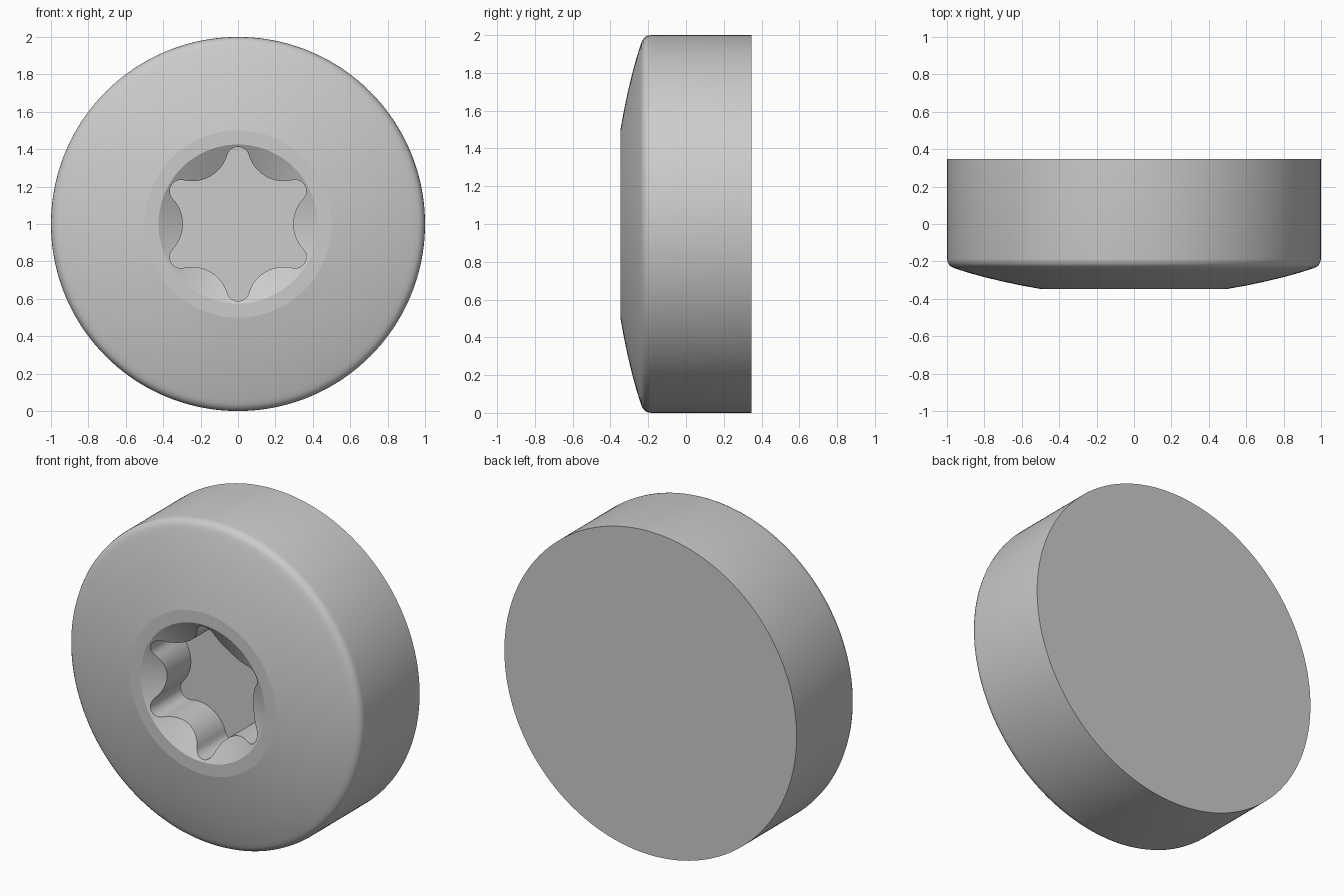
import bpy, bmesh, math

cube = bpy.data.objects.get("Cube")
if cube:
    bpy.data.objects.remove(cube)

SEGMENTS = 288
FRONT, BACK = -0.347, 0.347
RIM = 0.425                      # radius of the countersink mouth
FLOOR = -0.04                    # y of the socket floor

# Six-lobed socket outline: tip arcs tangent to valley arcs
TIP, VALLEY, TIP_R = 0.412, 0.295, 0.06
a = TIP - TIP_R
c30 = math.cos(math.pi / 6)
VALLEY_R = ((a * a + VALLEY ** 2 - 2 * a * VALLEY * c30 - TIP_R ** 2)
            / (2 * TIP_R - 2 * VALLEY + 2 * a * c30))
b = VALLEY + VALLEY_R
k = TIP_R / (TIP_R + VALLEY_R)
JOIN = math.atan2(k * b * 0.5, a + k * (b * c30 - a))


def star(t):
    """Socket radius at angle t, with a tip at t = 0."""
    step = math.pi / 3
    t = abs((t + step / 2) % step - step / 2)
    if t < JOIN:
        return a * math.cos(t) + math.sqrt(max(0, TIP_R ** 2 - (a * math.sin(t)) ** 2))
    p = step / 2 - t
    return b * math.cos(p) - math.sqrt(max(0, VALLEY_R ** 2 - (b * math.sin(p)) ** 2))


def circle(r, y):
    return lambda t: (r, y)


def socket_edge(t):
    """Where the 30 degree countersink meets the socket wall."""
    r = star(t)
    return r, FRONT + (RIM - r) * math.tan(math.pi / 6)


# Rings from the back, over the dome, into the socket: (function, sharp)
outer = [(1, -0.185), (0.997, -0.202), (0.99, -0.216), (0.979, -0.227), (0.964, -0.235),
         (0.94, -0.243), (0.88, -0.262), (0.8, -0.284), (0.7, -0.308), (0.6, -0.329)]
rings = [(circle(1, BACK), True)]
rings += [(circle(r, y), False) for r, y in outer]
rings += [(circle(0.5, FRONT), True), (circle(RIM, FRONT), True),
          (socket_edge, True), (lambda t: (star(t), FLOOR), True)]

bm = bmesh.new()
loops = []
for func, sharp in rings:
    loop = []
    for i in range(SEGMENTS):
        t = 2 * math.pi * i / SEGMENTS
        r, y = func(t)
        loop.append(bm.verts.new((r * math.sin(t), y, 1 + r * math.cos(t))))
    loops.append(loop)

# Skin neighbouring rings, then cap the back and the socket floor
for lo, hi in zip(loops, loops[1:]):
    for i in range(SEGMENTS):
        j = (i + 1) % SEGMENTS
        bm.faces.new((lo[i], lo[j], hi[j], hi[i])).smooth = True
for loop in (loops[0], loops[-1]):
    bm.faces.new(loop)
bmesh.ops.recalc_face_normals(bm, faces=bm.faces)

# Crisp edges along the marked rings
for (func, sharp), loop in zip(rings, loops):
    if sharp:
        for i in range(SEGMENTS):
            bm.edges.get((loop[i], loop[(i + 1) % SEGMENTS])).smooth = False

mesh = bpy.data.meshes.new("screw_head")
bm.to_mesh(mesh)
bm.free()
head = bpy.data.objects.new("screw_head", mesh)
bpy.context.collection.objects.link(head)

# Plain grey finish
grey = bpy.data.materials.new("light_grey")
grey.use_nodes = True
colour = (0.6, 0.6, 0.6, 1)
grey.diffuse_color = colour
grey.node_tree.nodes["Principled BSDF"].inputs["Base Color"].default_value = colour
mesh.materials.append(grey)
